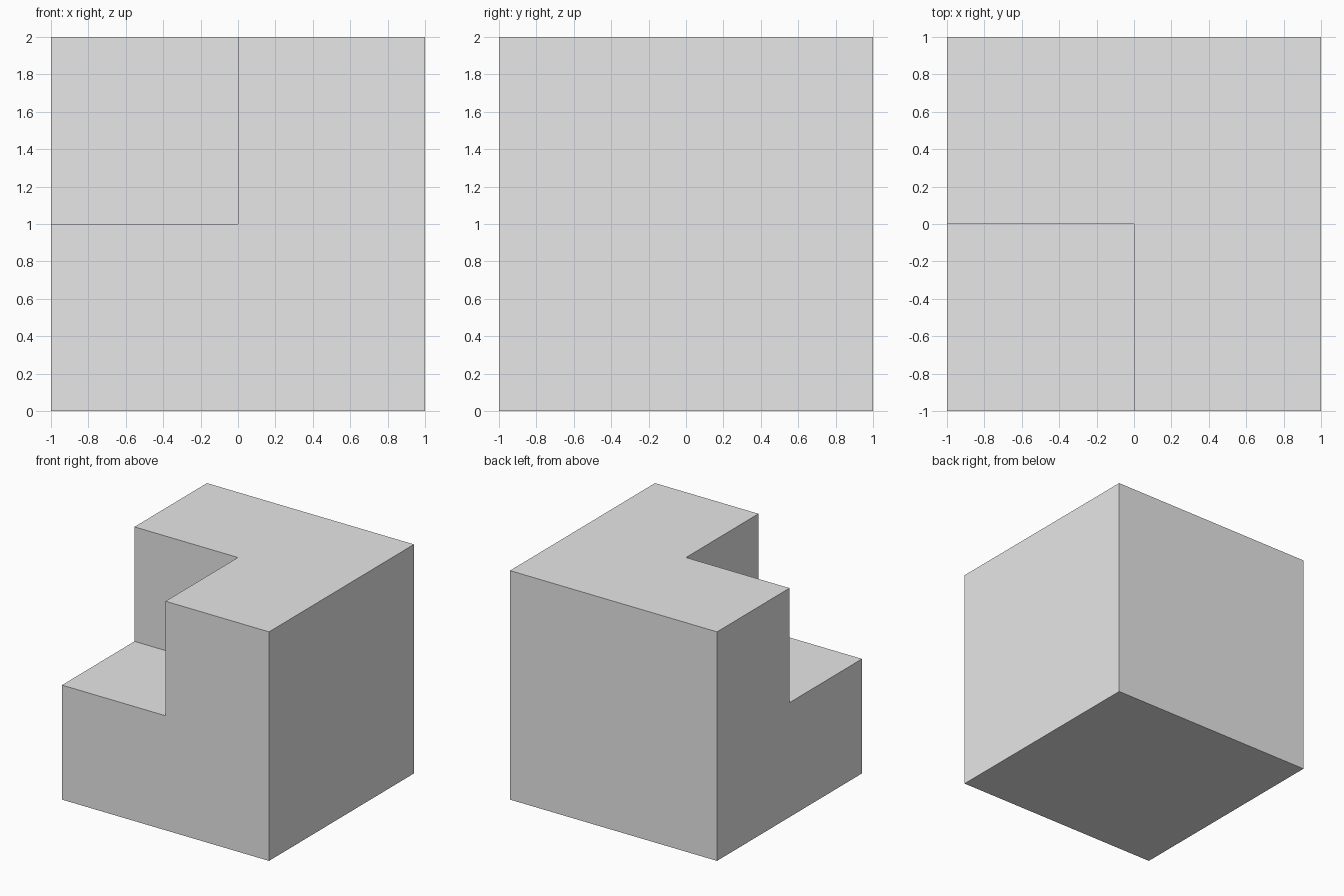
import bpy

default_cube = bpy.data.objects.get("Cube")
if default_cube:
    bpy.data.objects.remove(default_cube, do_unlink=True)

# Plain grey finish
grey = bpy.data.materials.new("light_grey")
grey.use_nodes = True
COLOUR = (0.8, 0.8, 0.8, 1)
grey.diffuse_color = COLOUR
grey.node_tree.nodes["Principled BSDF"].inputs["Base Color"].default_value = COLOUR


def add_box(name, low, high):
    """Add a box spanning two opposite corners."""
    centre = [(a + b) / 2 for a, b in zip(low, high)]
    bpy.ops.mesh.primitive_cube_add(size=1, location=centre)
    box = bpy.context.object
    box.name = name
    box.scale = [b - a for a, b in zip(low, high)]
    bpy.ops.object.transform_apply(location=True, rotation=False, scale=True)
    box.data.materials.append(grey)
    return box


# Main block and the box that removes its front upper corner
block = add_box("notched_block", (-1, -1, 0), (1, 1, 2))
cutter = add_box("corner_cutter", (-1.5, -1.5, 1), (0, 0, 2.5))
cutter.hide_render = True

# Cut the notch into the mesh, then discard the helper
notch = block.modifiers.new("corner_notch", "BOOLEAN")
notch.operation = "DIFFERENCE"
notch.solver = "EXACT"
notch.object = cutter
bpy.ops.object.select_all(action="DESELECT")
block.select_set(True)
bpy.context.view_layer.objects.active = block
bpy.ops.object.modifier_apply(modifier=notch.name)
bpy.data.objects.remove(cutter, do_unlink=True)
bpy.ops.object.shade_flat()
